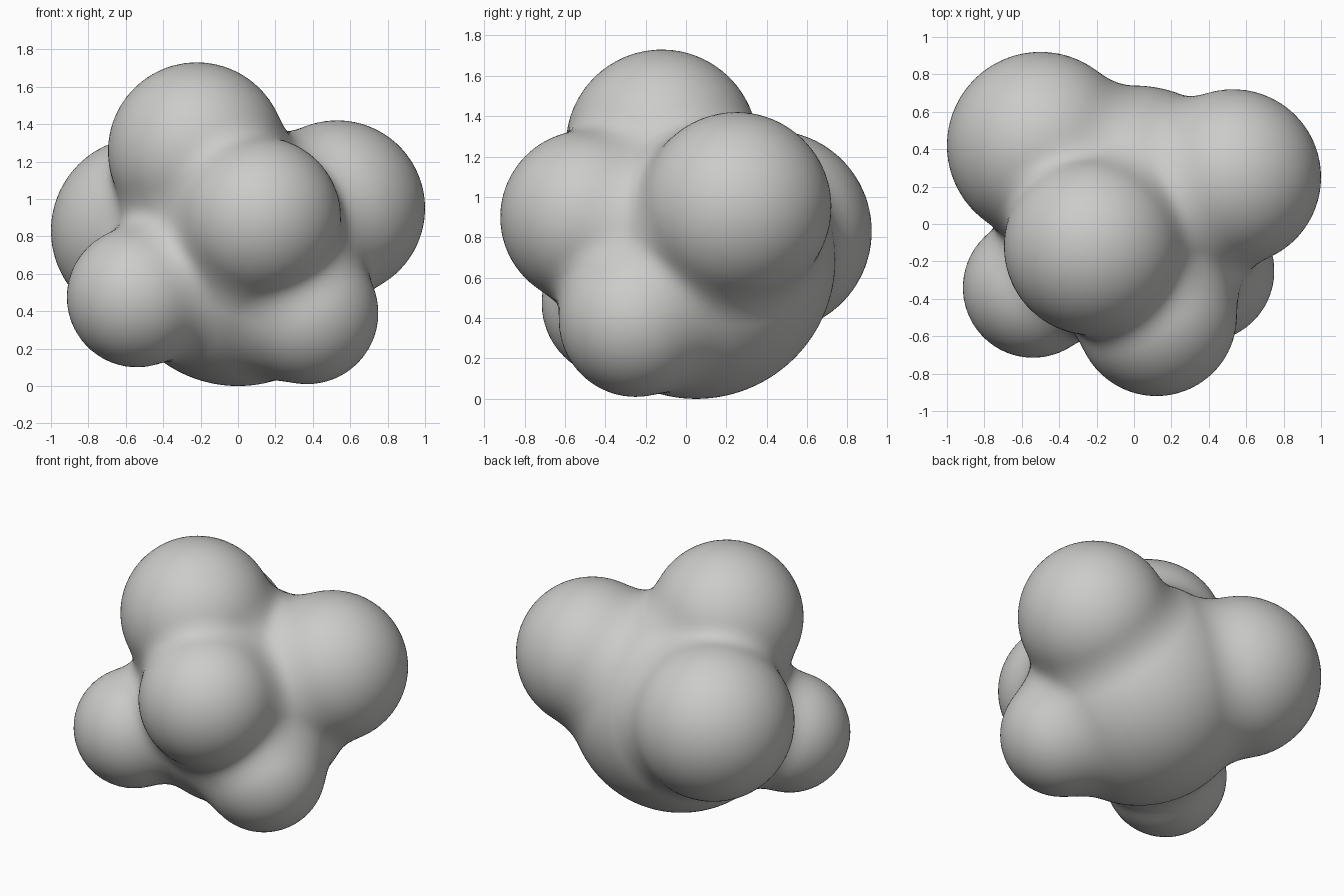
import bpy
import bmesh
from mathutils import Vector

cube = bpy.data.objects.get("Cube")
if cube:
    bpy.data.objects.remove(cube, do_unlink=True)

# Core ball and the six lobes around it: centre, radius
CORE = Vector((0, 0.05, 0.69))
BALLS = [
    (CORE, 0.69),
    (Vector((-0.22, -0.12, 1.255)), 0.475),   # top lobe
    (Vector((-0.5, 0.42, 0.83)), 0.5),        # back right lobe
    (Vector((0.53, 0.25, 0.95)), 0.47),       # left lobe
    (Vector((0.12, -0.49, 0.9)), 0.43),       # front lobe
    (Vector((-0.54, -0.34, 0.475)), 0.375),   # low right lobe
    (Vector((0.37, -0.25, 0.39)), 0.38),      # low left lobe
]
BLEND = 0.12


def distance(point):
    """Signed distance to all balls, softly joined where they meet."""
    result = None
    for centre, radius in BALLS:
        d = (point - centre).length - radius
        if result is None:
            result = d
        else:
            h = max(BLEND - abs(result - d), 0) / BLEND
            result = min(result, d) - h * h * BLEND / 4
    return result


def surface_point(direction):
    """Walk inward from outside until the blended surface is met."""
    reach = 2.0
    for _ in range(60):
        gap = distance(CORE + direction * reach)
        reach -= gap
        if gap < 0.0005:
            break
    return CORE + direction * reach


# Blob body: a fine ball pushed out to the blended surface
bm = bmesh.new()
bmesh.ops.create_icosphere(bm, subdivisions=6, radius=1)
for vert in bm.verts:
    vert.co = surface_point(vert.co.normalized())
for face in bm.faces:
    face.smooth = True
mesh = bpy.data.meshes.new("blob_cluster")
bm.to_mesh(mesh)
bm.free()
body = bpy.data.objects.new("blob_cluster", mesh)
bpy.context.collection.objects.link(body)

# Plain grey
grey = bpy.data.materials.new("plain grey")
grey.use_nodes = True
colour = (0.6, 0.6, 0.59, 1)
grey.diffuse_color = colour
grey.node_tree.nodes["Principled BSDF"].inputs["Base Color"].default_value = colour
mesh.materials.append(grey)
